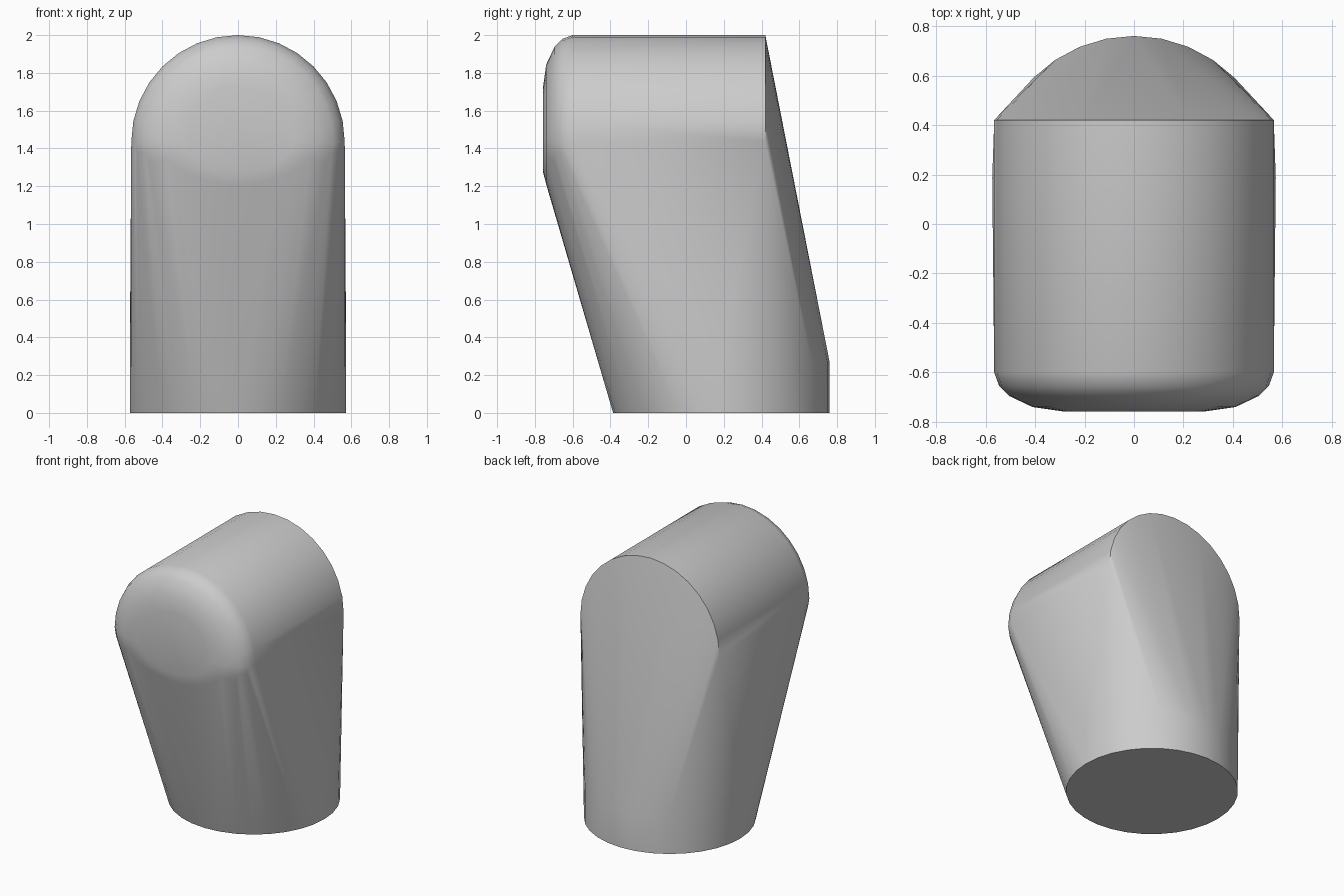
import bpy, bmesh, math

cube = bpy.data.objects.get("Cube")
if cube:
    bpy.data.objects.remove(cube)

grey = bpy.data.materials.new("plain grey")
grey.use_nodes = True
colour = (0.6, 0.6, 0.6, 1)
grey.diffuse_color = colour
grey.node_tree.nodes["Principled BSDF"].inputs["Base Color"].default_value = colour

SEGMENTS = 32
BASE_RADIUS, BASE_Y = 0.573, 0.187
AXIS_Z = 1.435
bm = bmesh.new()


def base_ring(z):
    """Level circle of the upright stem."""
    for i in range(SEGMENTS):
        a = math.tau * i / SEGMENTS
        bm.verts.new((BASE_RADIUS * math.cos(a), BASE_Y + BASE_RADIUS * math.sin(a), z))


def head_ring(y, radius, squash):
    """Upright circle of the barrel head, its lower half flattened by squash."""
    for i in range(SEGMENTS):
        a = math.tau * i / SEGMENTS
        s = math.sin(a)
        if s < -0.001 and squash == 0:
            continue
        bm.verts.new((radius * math.cos(a), y, AXIS_Z + radius * s * (squash if s < 0 else 1)))


# Round stem foot
base_ring(0)
base_ring(0.27)

# Arched back rim, barrel and rounded front cap
head_ring(0.42, 0.565, 0)
for y, radius in ((-0.6, 0.565), (-0.655, 0.545), (-0.695, 0.505), (-0.74, 0.41), (-0.757, 0.29)):
    head_ring(y, radius, 0.55)

# Skin stretched over the foot and the head
hull = bmesh.ops.convex_hull(bm, input=bm.verts[:])
inside = {g for g in hull["geom_interior"] + hull["geom_unused"] if isinstance(g, bmesh.types.BMVert)}
bmesh.ops.delete(bm, geom=list(inside), context="VERTS")
bmesh.ops.dissolve_limit(bm, angle_limit=math.radians(0.5), verts=bm.verts[:], edges=bm.edges[:])
bmesh.ops.recalc_face_normals(bm, faces=bm.faces[:])

mesh = bpy.data.meshes.new("arched_body")
bm.to_mesh(mesh)
bm.free()
mesh.materials.append(grey)
body = bpy.data.objects.new("arched_body", mesh)
bpy.context.collection.objects.link(body)

bpy.ops.object.select_all(action="DESELECT")
body.select_set(True)
bpy.context.view_layer.objects.active = body
bpy.ops.object.shade_smooth_by_angle(angle=math.radians(35))
